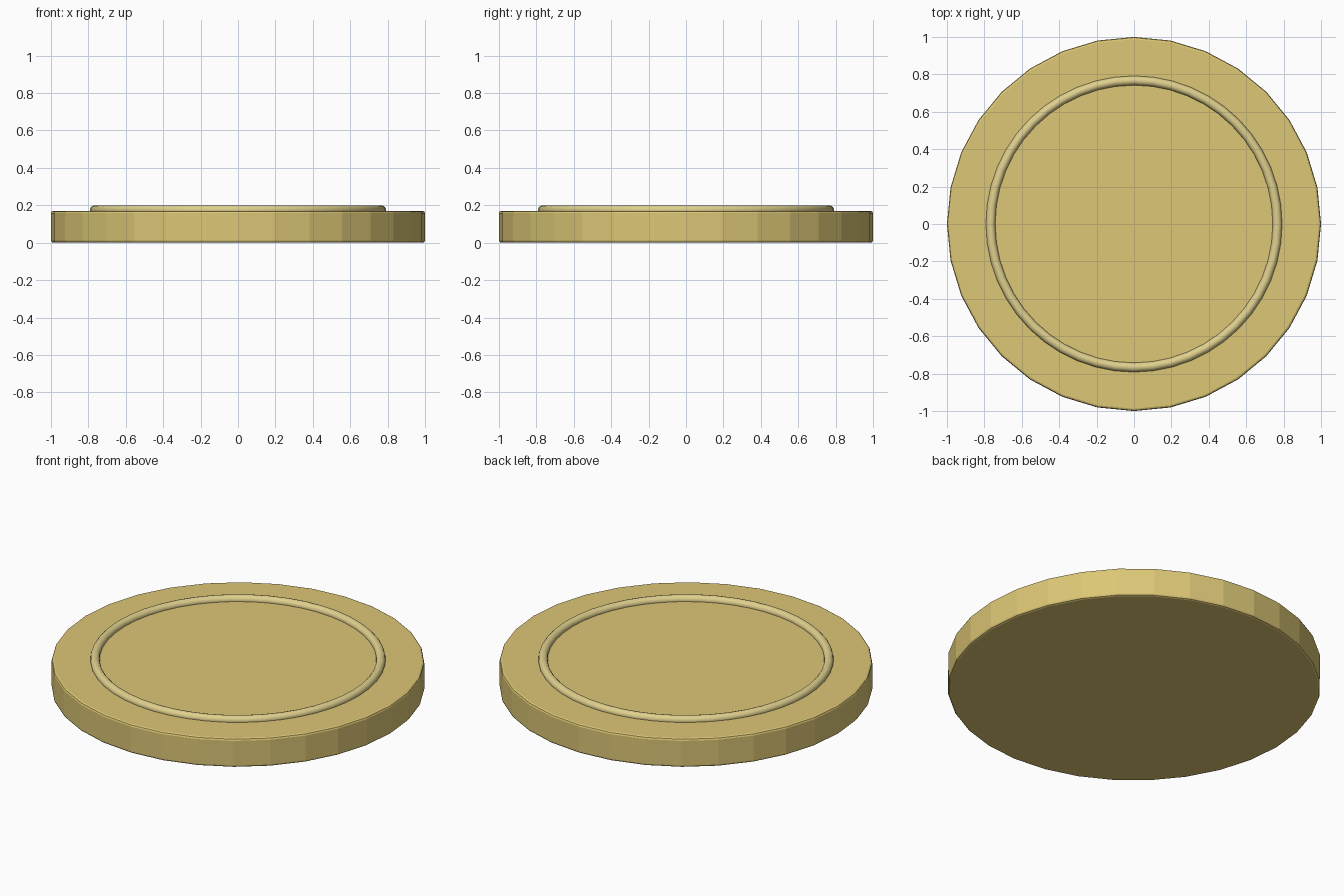
import bpy
from math import radians

if "Cube" in bpy.data.objects:
    bpy.data.objects.remove(bpy.data.objects["Cube"])


def paint(obj, name, rgb):
    mat = bpy.data.materials.new(name)
    mat.diffuse_color = (*rgb, 1)
    mat.use_nodes = True
    mat.node_tree.nodes["Principled BSDF"].inputs["Base Color"].default_value = mat.diffuse_color
    obj.data.materials.append(mat)


# Disc body with softened rims and faceted wall
bpy.ops.mesh.primitive_cylinder_add(vertices=32, radius=1, depth=0.17, location=(0, 0, 0.085))
disc = bpy.context.object
disc.name = "disc_body"
bevel = disc.modifiers.new("rim_bevel", 'BEVEL')
bevel.width = 0.012
bevel.segments = 2
bevel.limit_method = 'ANGLE'
bevel.angle_limit = radians(40)
paint(disc, "gold", (0.72, 0.57, 0.18))

# Raised ring on the top face
bpy.ops.mesh.primitive_torus_add(major_radius=0.767, minor_radius=0.025,
                                 major_segments=48, minor_segments=12,
                                 location=(0, 0, 0.175))
ring = bpy.context.object
ring.name = "raised_ring"
bpy.ops.object.shade_smooth_by_angle(angle=radians(40))
paint(ring, "pale_gold", (0.74, 0.63, 0.27))
